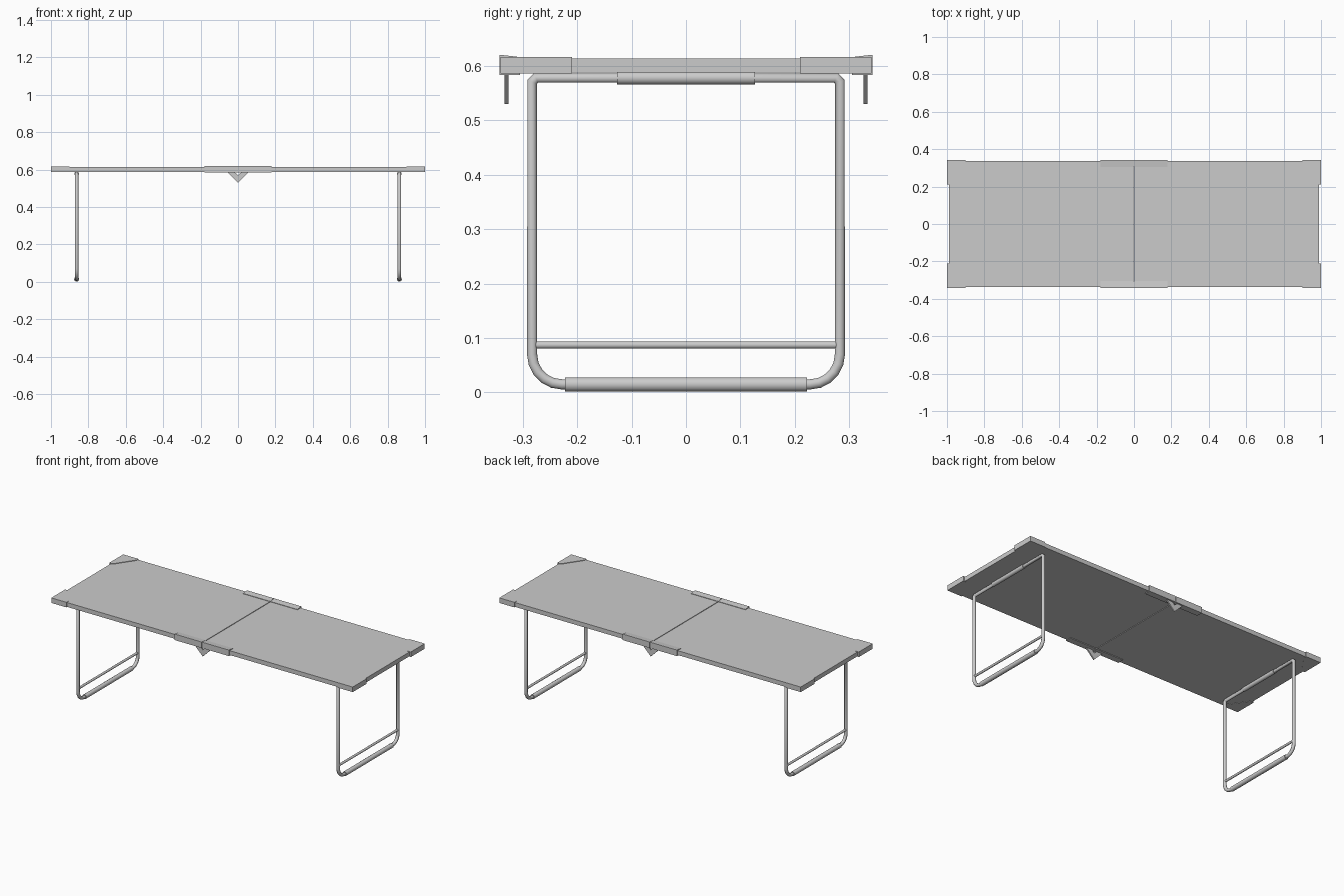
import bpy, bmesh, math
from mathutils import Vector

cube = bpy.data.objects.get("Cube")
if cube:
    bpy.data.objects.remove(cube)


def material(name, rgb):
    m = bpy.data.materials.new(name)
    m.use_nodes = True
    m.diffuse_color = (*rgb, 1)
    m.node_tree.nodes["Principled BSDF"].inputs["Base Color"].default_value = (*rgb, 1)
    return m


GREY = material("light grey", (0.6, 0.6, 0.6))


def prism(name, outline, start, end, place):
    """Extrude a 2D outline from start to end; place(a, b, d) gives the 3D point."""
    bm = bmesh.new()
    rings = [[bm.verts.new(place(a, b, d)) for a, b in outline] for d in (start, end)]
    bm.faces.new(rings[0])
    bm.faces.new(rings[1])
    n = len(outline)
    for i in range(n):
        j = (i + 1) % n
        bm.faces.new((rings[0][i], rings[0][j], rings[1][j], rings[1][i]))
    bmesh.ops.recalc_face_normals(bm, faces=bm.faces)
    mesh = bpy.data.meshes.new(name)
    bm.to_mesh(mesh)
    bm.free()
    obj = bpy.data.objects.new(name, mesh)
    bpy.context.collection.objects.link(obj)
    mesh.materials.append(GREY)
    return obj


def tube(name, points, radius, closed=False):
    """Round tube along a path, capped when open."""
    curve = bpy.data.curves.new(name, "CURVE")
    curve.dimensions = "3D"
    curve.bevel_depth = radius
    curve.bevel_resolution = 3
    curve.use_fill_caps = True
    spline = curve.splines.new("POLY")
    spline.points.add(len(points) - 1)
    for p, co in zip(spline.points, points):
        p.co = (*co, 1)
    spline.use_cyclic_u = closed
    temp = bpy.data.objects.new(name + "_path", curve)
    bpy.context.collection.objects.link(temp)
    bpy.context.view_layer.update()
    mesh = bpy.data.meshes.new_from_object(temp.evaluated_get(bpy.context.evaluated_depsgraph_get()))
    bpy.data.objects.remove(temp)
    mesh.name = name
    mesh.materials.clear()
    mesh.materials.append(GREY)
    obj = bpy.data.objects.new(name, mesh)
    bpy.context.collection.objects.link(obj)
    bpy.ops.object.select_all(action="DESELECT")
    obj.select_set(True)
    bpy.context.view_layer.objects.active = obj
    bpy.ops.object.shade_smooth_by_angle(angle=math.radians(50))
    return obj


LEG_X, LEG_Y, BAR_Z, FOOT_Z, BEND = 0.863, 0.283, 0.578, 0.0145, 0.055

for sx, side in ((1, "left"), (-1, "right")):
    # Table leaf, with a narrow seam between the two
    prism(f"{side}_leaf", [(0.002, -0.336), (0.99, -0.336), (0.99, 0.336), (0.002, 0.336)],
          0.588, 0.614, lambda a, b, d: (sx * a, b, d))

    # Leg frame: rounded at the foot, tight corners under the leaf
    half = [(LEG_Y - BEND + BEND * math.sin(t), FOOT_Z + BEND - BEND * math.cos(t))
            for t in (math.radians(a) for a in range(0, 91, 18))]
    half += [(LEG_Y, BAR_Z - 0.007), (LEG_Y - 0.007, BAR_Z)]
    loop = half + [(-y, z) for y, z in reversed(half)]
    x = sx * LEG_X
    tube(f"{side}_leg_frame", [(x, y, z) for y, z in loop], 0.0098, closed=True)

    # Straight bars: foot sleeve, cross bar and hinge sleeve
    for part, y, z, r in (("foot_sleeve", 0.223, FOOT_Z, 0.0138),
                          ("cross_bar", 0.28, 0.087, 0.007),
                          ("hinge_sleeve", 0.127, 0.578, 0.0125)):
        tube(f"{side}_{part}", [(x, -y, z), (x, y, z)], r)

    for sy, end in ((-1, "front"), (1, "back")):
        # Corner cap with a diagonal inner edge
        prism(f"{side}_{end}_corner_cap",
              [(1, 0.341), (0.9, 0.341), (0.9, 0.322), (0.978, 0.21), (1, 0.21)],
              0.5865, 0.617, lambda a, b, d: (sx * a, sy * b, d))

        # Seam bracket, its top falling gently toward the middle
        prism(f"{side}_{end}_seam_bracket",
              [(0.343, 0.584), (0.343, 0.62), (0.336, 0.62), (0.305, 0.6165), (0.305, 0.584)],
              0.001, 0.18, lambda a, b, d: (sx * d, sy * a, b))

# V-shaped latch under each bracket
latch = [(-0.056, 0.586), (-0.05, 0.58), (0, 0.53), (0.05, 0.58), (0.056, 0.586),
         (0.018, 0.586), (0, 0.57), (-0.018, 0.586)]
for sy, end in ((-1, "front"), (1, "back")):
    prism(f"{end}_latch", latch, 0.326, 0.334, lambda a, b, d: (a, sy * d, b))
